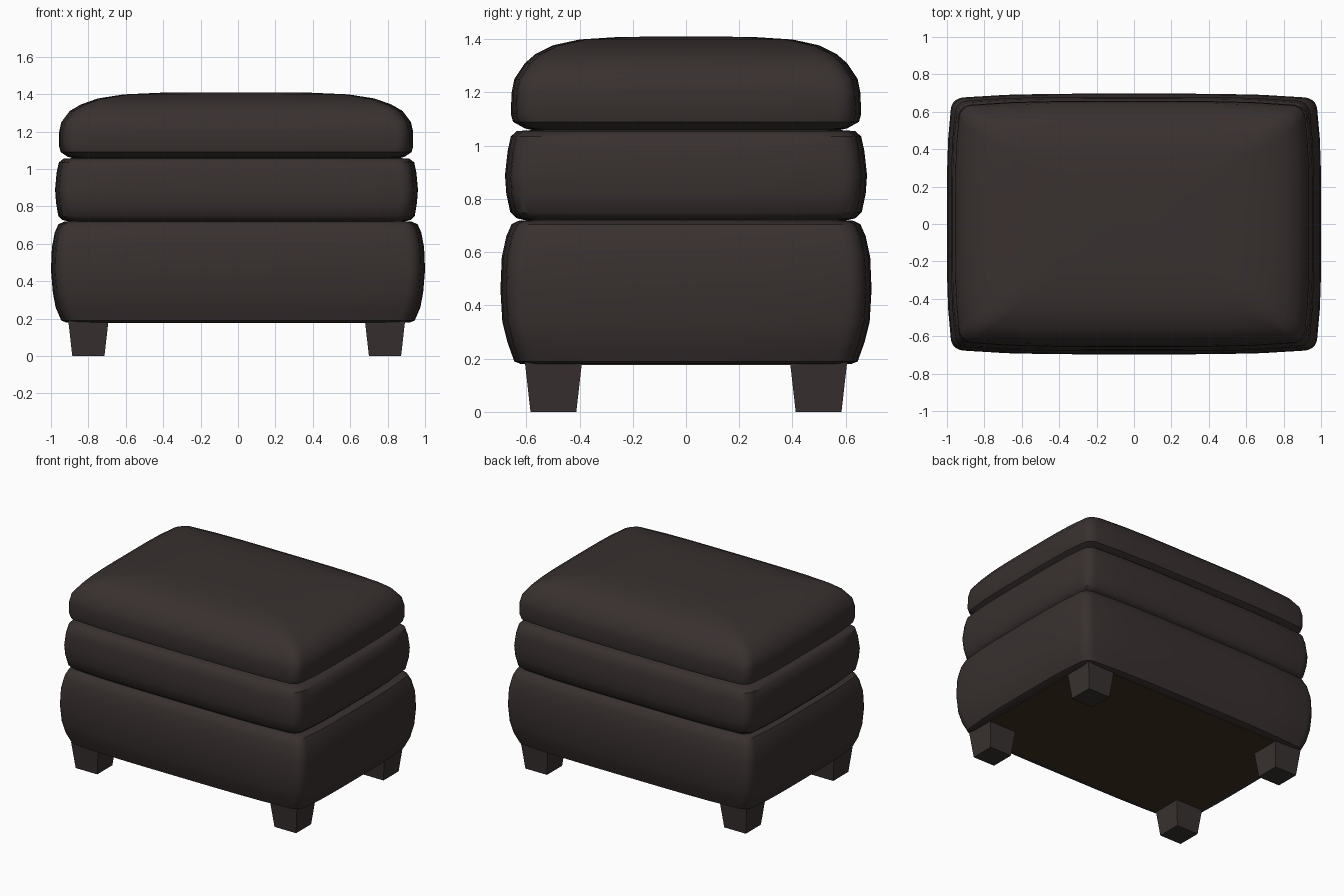
import bpy, bmesh, math
from mathutils import Vector

cube = bpy.data.objects.get("Cube")
if cube:
    bpy.data.objects.remove(cube)


def material(name, rgb):
    m = bpy.data.materials.new(name)
    m.use_nodes = True
    m.diffuse_color = (*rgb, 1)
    m.node_tree.nodes["Principled BSDF"].inputs["Base Color"].default_value = (*rgb, 1)
    return m


LEATHER = material("dark brown leather", (0.040, 0.030, 0.029))
WOOD = material("dark foot wood", (0.040, 0.031, 0.030))
LINING = material("brown underside lining", (0.052, 0.030, 0.017))


def outline(hx, hy, radius, bow, arc=5, side=8):
    """Rounded rectangle whose sides swell outward by bow."""
    pts = []
    corners = [(1, 1), (-1, 1), (-1, -1), (1, -1)]
    for i, (sx, sy) in enumerate(corners):
        for k in range(arc + 1):
            a = math.radians(90 * (i + k / arc))
            pts.append(Vector((sx * (hx - bow - radius) + radius * math.cos(a),
                               sy * (hy - bow - radius) + radius * math.sin(a))))
        nx, ny = corners[(i + 1) % 4]
        a = math.radians(90 * (i + 1))
        start = pts[-1].copy()
        end = Vector((nx * (hx - bow - radius) + radius * math.cos(a),
                      ny * (hy - bow - radius) + radius * math.sin(a)))
        for k in range(1, side):
            t = k / side
            out = Vector((math.cos(a), math.sin(a))) * bow * (1 - (2 * t - 1) ** 4)
            pts.append(start.lerp(end, t) + out)
    return pts


def make_object(name, bm, mats, smooth):
    bmesh.ops.recalc_face_normals(bm, faces=bm.faces)
    mesh = bpy.data.meshes.new(name)
    bm.to_mesh(mesh)
    bm.free()
    for m in mats:
        mesh.materials.append(m)
    ob = bpy.data.objects.new(name, mesh)
    bpy.context.collection.objects.link(ob)
    if smooth:
        bpy.ops.object.select_all(action="DESELECT")
        ob.select_set(True)
        bpy.context.view_layer.objects.active = ob
        bpy.ops.object.shade_smooth_by_angle(angle=math.radians(40))
    return ob


def cushion(name, profile, shift, radius=0.07, bow=0.02):
    """Loft outlines through (half width, half depth, height) rows."""
    bm = bmesh.new()
    rings = [[bm.verts.new((p.x + shift, p.y, z)) for p in outline(hx, hy, radius, bow)]
             for hx, hy, z in profile]
    for low, high in zip(rings, rings[1:]):
        for i in range(len(low)):
            j = (i + 1) % len(low)
            bm.faces.new((low[i], low[j], high[j], high[i]))
    bm.faces.new(rings[0])
    bm.faces.new(rings[-1])
    return make_object(name, bm, [LEATHER], True)


# Stacked upholstery, bottom to top
cushion("base_cushion", [
    (0.92, 0.62, 0.18), (0.945, 0.645, 0.19), (0.975, 0.67, 0.26), (0.99, 0.69, 0.34),
    (1.0, 0.697, 0.46), (0.995, 0.692, 0.58), (0.98, 0.675, 0.66), (0.96, 0.655, 0.705),
    (0.93, 0.63, 0.718), (0.86, 0.56, 0.722)], 0)
cushion("middle_cushion", [
    (0.88, 0.58, 0.715), (0.93, 0.635, 0.727), (0.953, 0.66, 0.75), (0.965, 0.675, 0.82),
    (0.97, 0.68, 0.89), (0.962, 0.67, 0.98), (0.95, 0.658, 0.035 + 1.0),
    (0.925, 0.635, 1.055), (0.85, 0.56, 1.06)], -0.008)
cushion("seat_cushion", [
    (0.86, 0.56, 1.055), (0.90, 0.605, 1.065), (0.938, 0.65, 1.09), (0.946, 0.658, 1.12),
    (0.946, 0.655, 1.20), (0.935, 0.645, 1.25), (0.89, 0.605, 1.31), (0.83, 0.565, 1.345),
    (0.74, 0.50, 1.377), (0.60, 0.40, 1.399), (0.40, 0.26, 1.408), (0.2, 0.13, 1.41)], -0.01)

# Lining plate under the base
bm = bmesh.new()
bmesh.ops.create_cube(bm, size=1)
for v in bm.verts:
    v.co = (v.co.x * 1.78, v.co.y * 1.19, 0.18 + v.co.z * 0.006)
make_object("underside_lining", bm, [LINING], False)

# Tapered square feet
for sx, xname in ((-1, "right"), (1, "left")):
    for sy, yname in ((-1, "front"), (1, "back")):
        bm = bmesh.new()
        bmesh.ops.create_cube(bm, size=1)
        for v in bm.verts:
            width = 0.215 if v.co.z > 0 else 0.172
            v.co = (sx * 0.793 - 0.007 + v.co.x * width, sy * 0.498 + v.co.y * width,
                    0.19 if v.co.z > 0 else 0)
        make_object(f"{yname}_{xname}_foot", bm, [WOOD], False)
